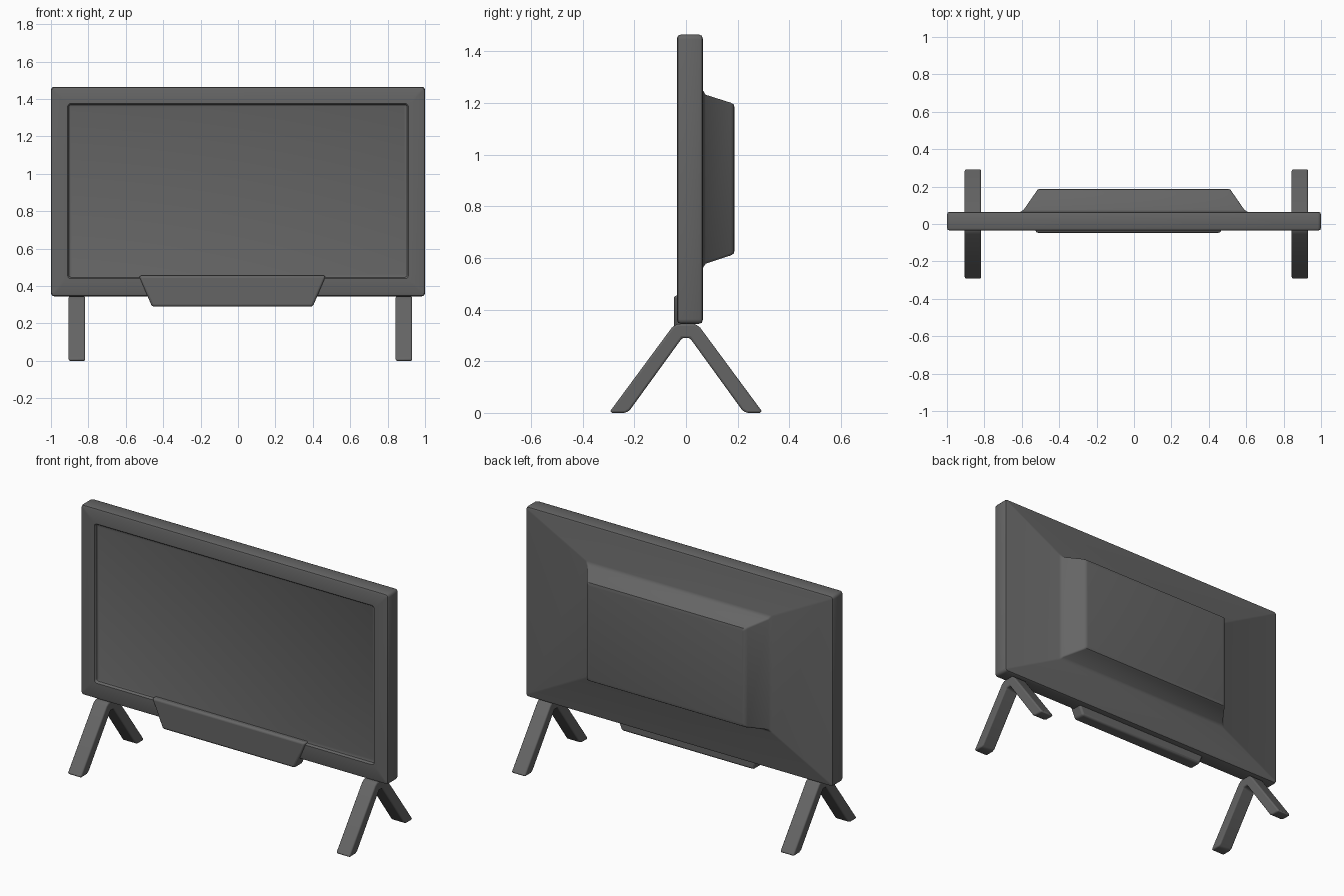
import bpy
import bmesh
import math
from mathutils import Vector

if "Cube" in bpy.data.objects:
    bpy.data.objects.remove(bpy.data.objects["Cube"], do_unlink=True)

# One dark plastic for every part
plastic = bpy.data.materials.new("dark grey plastic")
plastic.use_nodes = True
GREY = (0.13, 0.13, 0.13, 1)
plastic.diffuse_color = GREY
plastic.node_tree.nodes["Principled BSDF"].inputs["Base Color"].default_value = GREY


def finish(name, bm, bevel=0):
    bmesh.ops.recalc_face_normals(bm, faces=bm.faces)
    mesh = bpy.data.meshes.new(name)
    bm.to_mesh(mesh)
    bm.free()
    obj = bpy.data.objects.new(name, mesh)
    bpy.context.collection.objects.link(obj)
    mesh.materials.append(plastic)
    if bevel:
        mod = obj.modifiers.new("soft edges", "BEVEL")
        mod.width = bevel
        mod.segments = 3
        mod.limit_method = "ANGLE"
        mod.angle_limit = math.radians(30)
    bpy.ops.object.select_all(action="DESELECT")
    obj.select_set(True)
    bpy.context.view_layer.objects.active = obj
    bpy.ops.object.shade_smooth_by_angle(angle=math.radians(40))
    return obj


def rounded_loop(bm, half, z0, z1, r, y, steps=3):
    """Rounded rectangle of vertices facing the y axis."""
    corners = [(half - r, z1 - r), (r - half, z1 - r), (r - half, z0 + r), (half - r, z0 + r)]
    verts = []
    for i, (cx, cz) in enumerate(corners):
        for s in range(steps + 1):
            a = math.pi / 2 * (i + s / steps)
            verts.append(bm.verts.new((cx + r * math.cos(a), y, cz + r * math.sin(a))))
    return verts


def prism(name, points, axis, start, end, bevel):
    """Extrude a closed outline along x or y."""
    bm = bmesh.new()
    if axis == "x":
        verts = [bm.verts.new((start, a, b)) for a, b in points]
        move = Vector((end - start, 0, 0))
    else:
        verts = [bm.verts.new((a, start, b)) for a, b in points]
        move = Vector((0, end - start, 0))
    face = bm.faces.new(verts)
    out = bmesh.ops.extrude_face_region(bm, geom=[face])
    bmesh.ops.translate(bm, vec=move, verts=[v for v in out["geom"] if isinstance(v, bmesh.types.BMVert)])
    return finish(name, bm, bevel)


# Cabinet: lofted from the recessed screen, over the frame, to the rear housing
sections = [
    # half width, bottom, top, corner radius, y
    (0.896, 0.454, 1.361, 0.010, -0.018),
    (0.904, 0.446, 1.369, 0.013, -0.021),
    (0.907, 0.443, 1.372, 0.015, -0.031),
    (0.911, 0.439, 1.376, 0.017, -0.035),
    (0.985, 0.360, 1.450, 0.008, -0.035),
    (0.996, 0.349, 1.461, 0.014, -0.031),
    (1.000, 0.345, 1.465, 0.018, -0.020),
    (1.000, 0.345, 1.465, 0.018, 0.050),
    (0.996, 0.349, 1.461, 0.014, 0.061),
    (0.985, 0.360, 1.450, 0.008, 0.065),
    (0.607, 0.560, 1.250, 0.008, 0.065),
    (0.590, 0.578, 1.232, 0.008, 0.076),
    (0.522, 0.610, 1.201, 0.010, 0.174),
    (0.514, 0.617, 1.194, 0.010, 0.185),
    (0.500, 0.630, 1.181, 0.010, 0.188),
]
bm = bmesh.new()
loops = [rounded_loop(bm, *s) for s in sections]
for a, b in zip(loops, loops[1:]):
    for i in range(len(a)):
        j = (i + 1) % len(a)
        bm.faces.new((a[i], a[j], b[j], b[i]))
bm.faces.new(loops[0])
bm.faces.new(loops[-1])
finish("television_cabinet", bm)

# Speaker bar hanging below the screen
bar = [(-0.53, 0.455), (0.47, 0.455), (0.40, 0.29), (-0.46, 0.29)]
prism("speaker_bar", bar, "y", -0.047, 0.03, 0.012)

# Two inverted V stands
half_leg = [(0.035, 0.345), (0.055, 0.33), (0.295, 0.005), (0.285, 0.0),
            (0.235, 0.0), (0.218, 0.01), (0.015, 0.29)]
outline = half_leg + [(-y, z) for y, z in reversed(half_leg)]
for name, x in (("right_stand", -0.905), ("left_stand", 0.843)):
    prism(name, outline, "x", x, x + 0.088, 0.012)
